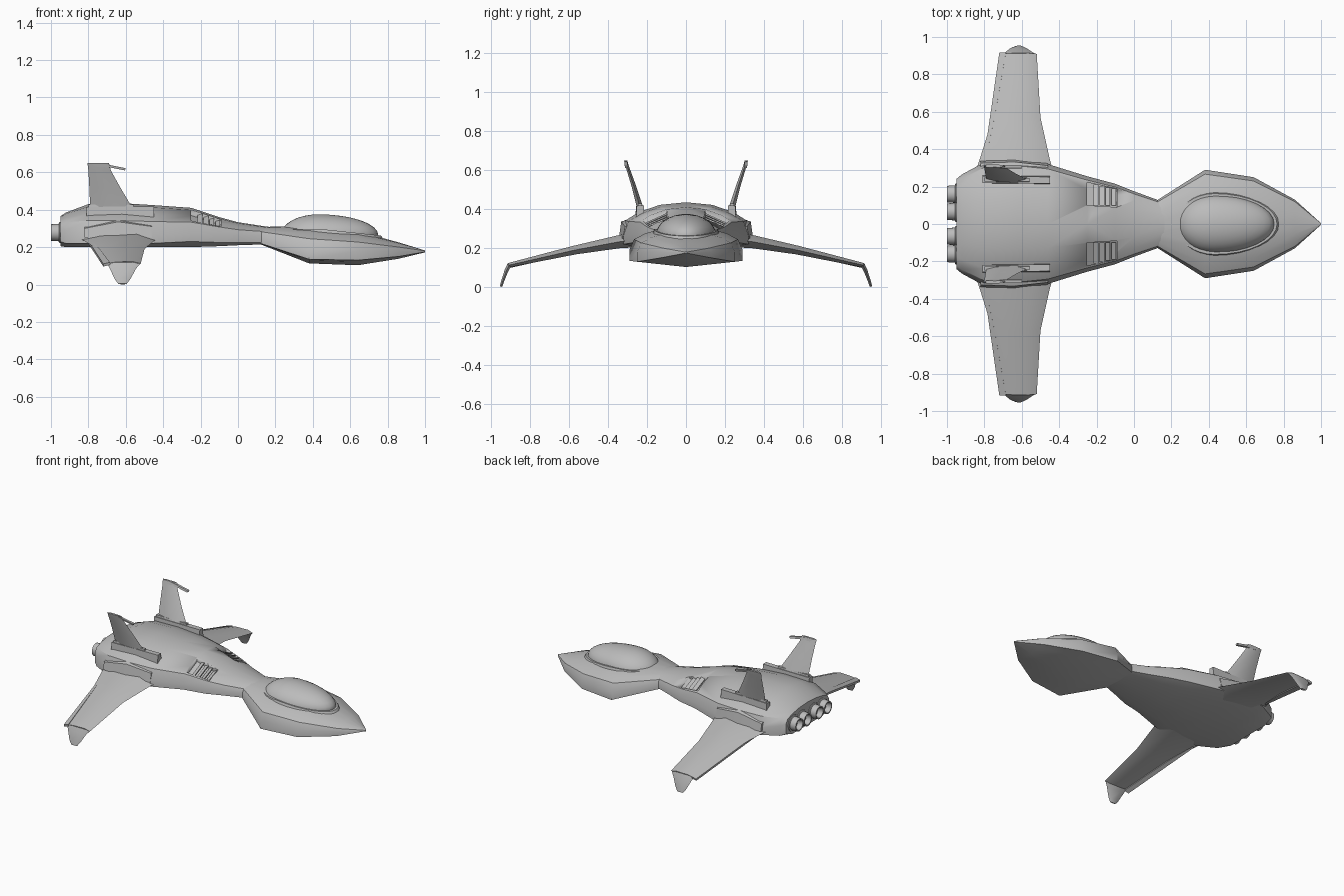
import bpy, bmesh, math
from mathutils import Vector
from mathutils.bvhtree import BVHTree

cube = bpy.data.objects.get("Cube")
if cube:
    bpy.data.objects.remove(cube, do_unlink=True)

GREY = (0.5, 0.5, 0.5, 1)
hull_grey = bpy.data.materials.new("hull_grey")
hull_grey.use_nodes = True
hull_grey.diffuse_color = GREY
hull_grey.node_tree.nodes["Principled BSDF"].inputs["Base Color"].default_value = GREY


def loft(name, rings, mirror=False, angle=30):
    """Skin a list of equal-length rings, cap both ends, optionally mirror across y."""
    bm = bmesh.new()
    loops = [[bm.verts.new(p) for p in ring] for ring in rings]
    n = len(loops[0])
    for a, b in zip(loops, loops[1:]):
        for i in range(n):
            j = (i + 1) % n
            bm.faces.new((a[i], a[j], b[j], b[i]))
    bm.faces.new(loops[0])
    bm.faces.new(loops[-1])
    return finish(name, bm, mirror, angle)


def finish(name, bm, mirror, angle):
    bmesh.ops.recalc_face_normals(bm, faces=bm.faces)
    mesh = bpy.data.meshes.new(name)
    bm.to_mesh(mesh)
    bm.free()
    mesh.materials.append(hull_grey)
    obj = bpy.data.objects.new(name, mesh)
    bpy.context.collection.objects.link(obj)
    activate(obj)
    bpy.ops.object.shade_smooth_by_angle(angle=math.radians(angle))
    if mirror:
        mod = obj.modifiers.new("Mirror", 'MIRROR')
        mod.use_axis = (False, True, False)
        mod.use_clip = False
        mod.use_mirror_merge = False
    return obj


def activate(obj):
    bpy.ops.object.select_all(action='DESELECT')
    obj.select_set(True)
    bpy.context.view_layer.objects.active = obj


def hull_ring(x, w, top, edge, low, bottom, flat):
    """Symmetric hull section: domed top, upright rim, flat or V-shaped bottom."""
    h = top - edge
    half = [(0.4 * w, top - 0.08 * h), (0.72 * w, top - 0.3 * h),
            (0.92 * w, top - 0.55 * h), (w, edge), (w, low),
            (0.7 * w, bottom + (low - bottom) * (1 - flat) * 0.7)]
    ring = [(0, top)] + half + [(0, bottom)] + [(-y, z) for y, z in reversed(half)]
    return [(x, y, z) for y, z in ring]


def foil_ring(front, back, y, z, thick):
    """Blade section running along x; thick is the half-thickness vector."""
    ring = []
    for t, s in ((0, 0), (.25, 1), (.75, .8), (1, .1), (.75, -.8), (.25, -1)):
        ring.append(Vector((front + (back - front) * t, y, z)) + Vector(thick) * s)
    return ring


def plate(name, outline, thick, mirror=True):
    """Flat panel with a given outline and half-thickness vector."""
    t = Vector(thick)
    return loft(name, [[Vector(p) + t for p in outline], [Vector(p) - t for p in outline]], mirror)


# Fuselage: broad engine block narrowing to a neck
body = loft("fuselage", [hull_ring(*s, 1) for s in (
    (-.95, .24, .365, .30, .23, .205),
    (-.92, .265, .385, .29, .22, .20),
    (-.80, .33, .43, .27, .22, .20),
    (-.62, .338, .435, .265, .22, .20),
    (-.46, .32, .425, .265, .22, .20),
    (-.25, .255, .41, .27, .23, .20),
    (-.10, .215, .36, .265, .225, .205),
    (.00, .175, .333, .26, .225, .21),
    (.15, .12, .31, .26, .225, .215),
    (.26, .09, .30, .26, .225, .215))], angle=35)

# Forward head with a hard rim
loft("head", [hull_ring(*s, 0) for s in (
    (.12, .125, .308, .262, .22, .215),
    (.38, .29, .312, .19, .135, .113),
    (.64, .25, .285, .18, .13, .103),
    (.86, .13, .225, .18, .15, .138),
    (1.0, .004, .182, .178, .174, .172))], angle=35)

# Canopy: dome stretched toward the nose
bm = bmesh.new()
bmesh.ops.create_uvsphere(bm, u_segments=32, v_segments=16, radius=1)
for v in bm.verts:
    reach = .32 if v.co.x > 0 else .2
    v.co = (.43 + v.co.x * reach, v.co.y * .155, .265 + v.co.z * .11)
finish("canopy", bm, False, 40)

# Raised collar around the canopy
collar = []
for i in range(32):
    a = math.tau * i / 32
    x = math.cos(a) * (.36 if math.cos(a) > 0 else .22)
    collar.append((.43 + x, math.sin(a) * .175, .29 - .1 * max(x, 0)))
loft("canopy_collar", [[(x, y, z - .03) for x, y, z in collar],
                       [(.43 + (x - .43) * .93, y * .93, z + .008) for x, y, z in collar]], angle=40)

# Louvred intakes recessed into the shoulders
tree = BVHTree.FromPolygons([v.co for v in body.data.vertices],
                            [tuple(p.vertices) for p in body.data.polygons])


def on_hull(x, y, lift):
    hit = tree.ray_cast(Vector((x, y, 2)), Vector((0, 0, -1)))[0]
    return Vector((x, y, hit.z + lift))


corners = [(-.25, .10), (-.25, .222), (-.09, .188), (-.09, .09)]
cutter = loft("intake_cutter", [[on_hull(x, y, lift) for x, y in corners] for lift in (-.03, .1)], True)
cutter.hide_render = True
activate(body)
cut = body.modifiers.new("Intakes", 'BOOLEAN')
cut.operation = 'DIFFERENCE'
cut.solver = 'EXACT'
cut.object = cutter
bpy.ops.object.modifier_apply(modifier=cut.name)
bpy.data.objects.remove(cutter, do_unlink=True)
for i in range(4):
    x = -.205 + i * .032
    outer = .21 - i * .007
    plate("intake_slat", [on_hull(x - .012, .1, -.022), on_hull(x + .014, .1, -.004),
                          on_hull(x + .014, outer, -.004), on_hull(x - .012, outer, -.022)],
          (0, 0, .004))

# Drooping wings
loft("wing", [foil_ring(*s) for s in (
    (-.42, -.86, .24, .245, (0, .01, .04)),
    (-.45, -.825, .345, .232, (0, .01, .032)),
    (-.50, -.755, .57, .19, (0, .006, .022)),
    (-.52, -.695, .91, .112, (0, .003, .011)))], True, 25)

# Trailing-edge flaps
plate("wing_flap", [(-.80, .36, .225), (-.77, .57, .18), (-.72, .915, .103),
                    (-.685, .915, .112), (-.745, .57, .19), (-.79, .36, .232)], (0, .002, .007))

# Downturned wing tips
loft("wing_tip", [foil_ring(*s) for s in (
    (-.52, -.70, .905, .114, (0, .010, .005)),
    (-.545, -.685, .92, .085, (0, .009, .004)),
    (-.575, -.66, .94, .03, (0, .007, .003)),
    (-.595, -.64, .948, .003, (0, .006, .002)))], True, 30)

# Fin rails on the upper hull
loft("fin_rail", [[(x, y - .022, .35), (x, y + .022, .35), (x, y + .018, top), (x, y - .018, top)]
                  for x, y, top in ((-.81, .238, .415), (-.45, .234, .418))], True)
loft("fin_rail_cap", [[(x, y - .013, .40), (x, y + .013, .40), (x, y + .01, .428), (x, y - .01, .428)]
                      for x, y in ((-.80, .238), (-.56, .236))], True)

# Outward-leaning fins with a forward prong at the tip
loft("fin", [foil_ring(*s) for s in (
    (-.565, -.79, .236, .41, (0, .016, 0)),
    (-.63, -.795, .268, .52, (0, .012, 0)),
    (-.68, -.80, .298, .61, (0, .009, 0)),
    (-.69, -.805, .31, .65, (0, .007, 0)))], True, 25)
plate("fin_prong", [(-.79, .309, .65), (-.73, .309, .648), (-.60, .306, .622),
                    (-.605, .304, .61), (-.68, .304, .625), (-.76, .304, .63)], (0, .008, 0))

# Shoulder strakes above the wing roots
loft("shoulder_strake", [[(x, y - .04, .25), (x, y + .012, .25), (x, y, top), (x, y - .04, top + .015)]
                         for x, y, top in ((-.82, .325, .30), (-.64, .332, .335), (-.46, .312, .31))], True)

# Four engine nozzles
for y in (.066, .16):
    loft("engine_nozzle", [[(x, y + r * math.cos(math.tau * k / 20), .278 + r * math.sin(math.tau * k / 20))
                            for k in range(20)]
                           for x, r in ((-.90, .06), (-.955, .056), (-.958, .047), (-1, .044),
                                        (-1, .036), (-.965, .028))], True)
